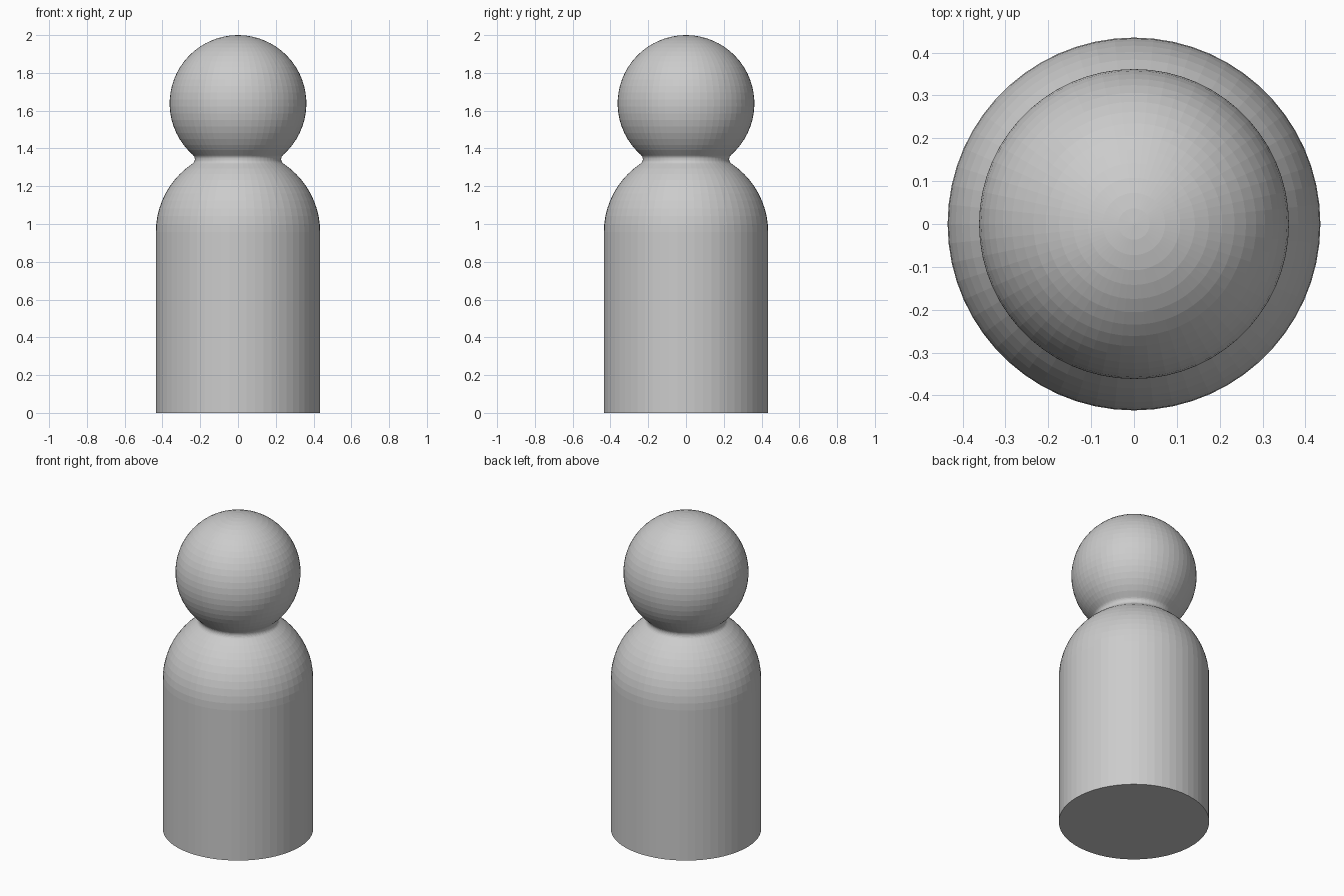
import bpy, bmesh
from math import sin, cos, pi, sqrt, atan2, radians

if "Cube" in bpy.data.objects:
    bpy.data.objects.remove(bpy.data.objects["Cube"])

SEGMENTS = 60
BODY_R, SHOULDER_Z = 0.435, 0.957
HEAD_R, HEAD_Z = 0.362, 1.638
NECK_R = 0.03  # radius of the concave neck groove


def arc(cx, cz, r, a0, a1, n):
    """Points on an arc in the profile plane, angles from +x."""
    return [(cx + r * cos(a0 + (a1 - a0) * i / n),
             cz + r * sin(a0 + (a1 - a0) * i / n)) for i in range(n + 1)]


def lathe(name, profile):
    """Revolve a profile of (radius, z) points around the z axis."""
    bm = bmesh.new()
    verts = [bm.verts.new((x, 0, z)) for x, z in profile]
    edges = [bm.edges.new(pair) for pair in zip(verts, verts[1:])]
    bmesh.ops.spin(bm, geom=verts + edges, cent=(0, 0, 0), axis=(0, 0, 1),
                   angle=2 * pi, steps=SEGMENTS)
    bmesh.ops.remove_doubles(bm, verts=bm.verts, dist=1e-4)
    bmesh.ops.recalc_face_normals(bm, faces=bm.faces)
    mesh = bpy.data.meshes.new(name)
    bm.to_mesh(mesh)
    bm.free()
    obj = bpy.data.objects.new(name, mesh)
    bpy.context.collection.objects.link(obj)
    return obj


# Neck groove centre: tangent to both the shoulder dome and the head sphere
gap = HEAD_Z - SHOULDER_Z
ra, rb = BODY_R + NECK_R, HEAD_R + NECK_R
rise = (gap ** 2 + ra ** 2 - rb ** 2) / (2 * gap)
neck_x = sqrt(ra ** 2 - rise ** 2)
neck_z = SHOULDER_Z + rise
dome_end = atan2(rise, neck_x)
head_start = atan2(neck_z - HEAD_Z, neck_x)

# One continuous profile: base, straight body, shoulder dome, neck, head
profile = [(0, 0), (BODY_R, 0)]
profile += arc(0, SHOULDER_Z, BODY_R, 0, dome_end, 10)
profile += arc(neck_x, neck_z, NECK_R, pi + dome_end, pi + head_start, 8)[1:]
profile += arc(0, HEAD_Z, HEAD_R, head_start, pi / 2, 24)[1:-1]
profile.append((0, HEAD_Z + HEAD_R))

lathe("peg_figure", profile)
